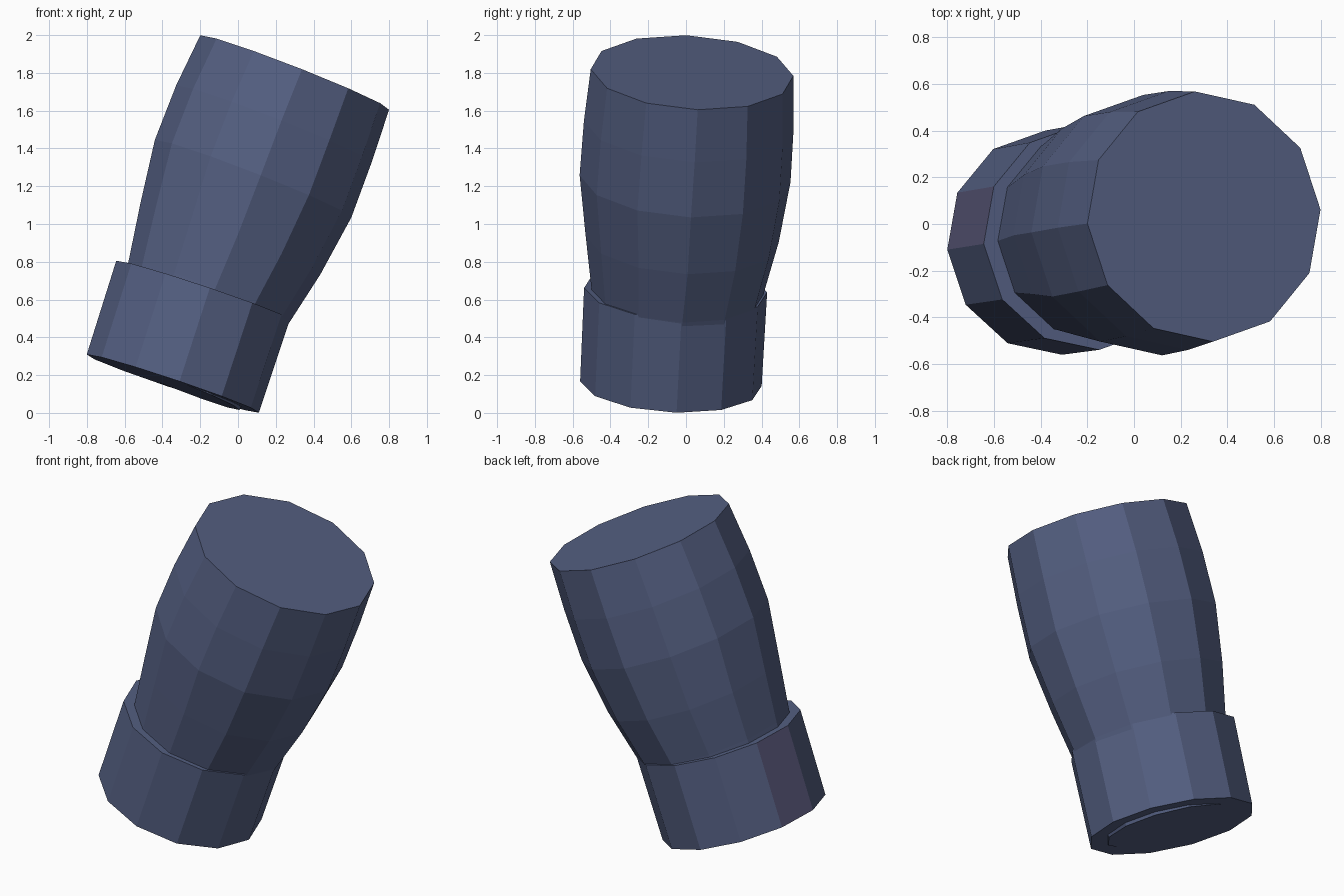
import bpy, bmesh, math
from mathutils import Vector

if "Cube" in bpy.data.objects:
    bpy.data.objects.remove(bpy.data.objects["Cube"])

SIDES = 12


def material(name, rgb):
    m = bpy.data.materials.new(name)
    m.diffuse_color = (*rgb, 1.0)
    m.use_nodes = True
    m.node_tree.nodes["Principled BSDF"].inputs["Base Color"].default_value = m.diffuse_color
    return m


navy = material("navy_cloth", (0.089, 0.115, 0.222))
plum = material("muted_plum_cloth", (0.100, 0.096, 0.190))


def lofted_tube(name, rings, normal, side):
    """Closed faceted tube through (centre, radius) rings tilted along normal."""
    n = Vector(normal).normalized()
    u = Vector(side)
    u = (u - n * u.dot(n)).normalized()
    v = n.cross(u)
    bm = bmesh.new()
    loops = []
    for centre, radius in rings:
        loops.append([
            bm.verts.new(Vector(centre) + radius * (math.cos(a) * u + math.sin(a) * v))
            for a in (2 * math.pi * i / SIDES for i in range(SIDES))
        ])
    for low, high in zip(loops, loops[1:]):
        for i in range(SIDES):
            j = (i + 1) % SIDES
            bm.faces.new((low[i], low[j], high[j], high[i]))
    bm.faces.new(loops[0][::-1])
    bm.faces.new(loops[-1])
    bm.normal_update()
    mesh = bpy.data.meshes.new(name)
    bm.to_mesh(mesh)
    bm.free()
    mesh.materials.append(navy)
    obj = bpy.data.objects.new(name, mesh)
    bpy.context.collection.objects.link(obj)
    return obj


# Bulging sleeve, its lower end slightly out of line with the cuff
lofted_tube("sleeve", [
    ((-0.345, -0.080, 0.155), 0.380),
    ((-0.153, -0.045, 0.645), 0.457),
    ((-0.040, -0.020, 0.922), 0.513),
    ((0.080, -0.005, 1.240), 0.560),
    ((0.190, 0.015, 1.530), 0.557),
    ((0.300, 0.032, 1.802), 0.538),
], (0.391, 0.061, 1.0), (0.50, 0.03, -0.197))

# Straight cuff around the lower end
cuff = lofted_tube("cuff", [
    ((-0.345, -0.080, 0.155), 0.482),
    ((-0.185, -0.055, 0.650), 0.486),
], (0.335, 0.05, 1.0), (0.455, 0.03, -0.155))

# Plum-tinted panel on the outer left of the cuff
cuff.data.materials.append(plum)
for face in cuff.data.polygons:
    if face.normal.x < -0.85 and face.normal.y > 0:
        face.material_index = 1
